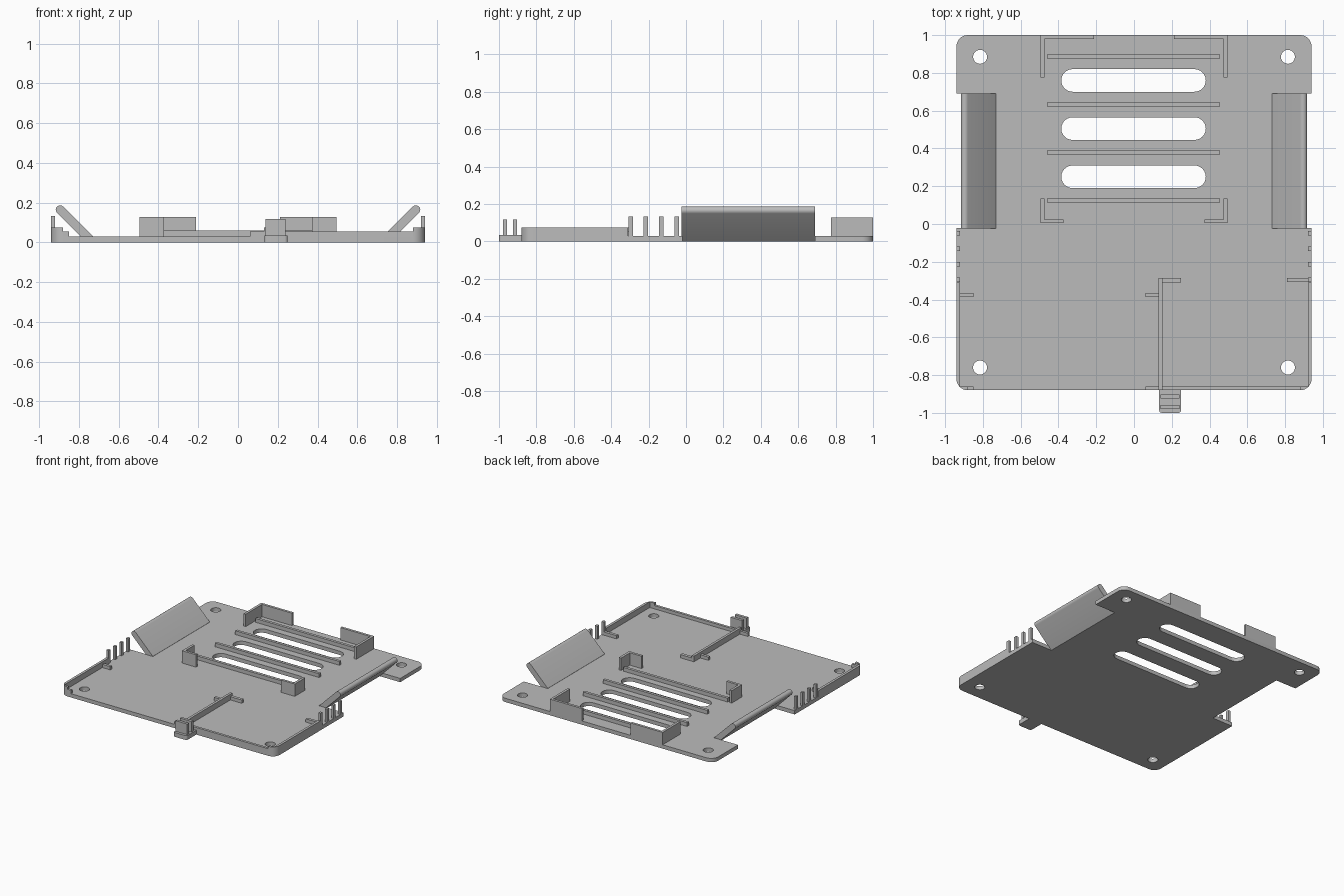
import bpy
from math import sin, cos, pi, radians

cube = bpy.data.objects.get("Cube")
if cube:
    bpy.data.objects.remove(cube)

grey = bpy.data.materials.new("plain grey")
grey.use_nodes = True
colour = (0.5, 0.5, 0.5, 1)
grey.diffuse_color = colour
grey.node_tree.nodes["Principled BSDF"].inputs["Base Color"].default_value = colour

FLOOR = 0.03      # plate thickness
EDGE = 0.94       # half width of the plate
FRONT = -0.88
WALL = 0.02       # wall thickness


def arc(cx, cy, r, start, end, steps=8):
    """Points on an arc, angles in degrees."""
    angles = [radians(start + (end - start) * i / steps) for i in range(steps + 1)]
    return [(cx + r * cos(a), cy + r * sin(a)) for a in angles]


def slab(name, loops, z0, z1):
    """Extrude a flat outline, with further loops as holes, from z0 to z1."""
    curve = bpy.data.curves.new(name, "CURVE")
    curve.dimensions = "2D"
    curve.fill_mode = "BOTH"
    curve.extrude = (z1 - z0) / 2
    for pts in loops:
        spline = curve.splines.new("POLY")
        spline.points.add(len(pts) - 1)
        for p, (x, y) in zip(spline.points, pts):
            p.co = (x, y, 0, 1)
        spline.use_cyclic_u = True
    ob = bpy.data.objects.new(name, curve)
    bpy.context.collection.objects.link(ob)
    ob.location.z = (z0 + z1) / 2
    bpy.ops.object.select_all(action="DESELECT")
    bpy.context.view_layer.objects.active = ob
    ob.select_set(True)
    bpy.ops.object.convert(target="MESH")
    ob = bpy.context.object
    ob.data.materials.clear()
    ob.data.materials.append(grey)
    bpy.ops.object.shade_smooth_by_angle(angle=radians(30))
    return ob


def box(name, x0, x1, y0, y1, z1, z0=FLOOR):
    return slab(name, [[(x0, y0), (x1, y0), (x1, y1), (x0, y1)]], z0, z1)


# Base plate with side notches, vent slots and screw holes
R = 0.06
right_side = (arc(EDGE - R, FRONT + R, R, -90, 0)
              + [(EDGE, -0.02), (0.73, -0.02), (0.73, 0.69), (EDGE, 0.69)]
              + arc(EDGE - R, 1 - R, R, 0, 90))
outline = right_side + [(-x, y) for x, y in reversed(right_side)]
slots = [arc(0.32, y, R, -90, 90, 12) + arc(-0.325, y, R, 90, 270, 12)
         for y in (0.25, 0.505, 0.76)]
holes = [arc(x, y, 0.037, 0, 345, 23) for x in (-0.815, 0.815) for y in (-0.76, 0.885)]
slab("base_plate", [outline] + slots + holes, 0, FLOOR)

# Ribs between the slots
for i in range(4):
    y = 0.125 + i * 0.254
    box(f"rib_{i + 1}", -0.46, 0.455, y - 0.011, y + 0.011, 0.06)

for side, s in (("left", 1), ("right", -1)):
    # Corner brackets, one pair at the back and one in the middle
    def bracket(name, y_plate, y_end, x_end):
        y_in = y_plate + (WALL if y_end > y_plate else -WALL)
        pts = [(0.495, y_plate), (x_end, y_plate), (x_end, y_in),
               (0.475, y_in), (0.475, y_end), (0.495, y_end)]
        slab(name, [[(s * x, y) for x, y in pts]], FLOOR, 0.128)
    bracket(f"{side}_back_bracket", 1.0, 0.775, 0.212)
    bracket(f"{side}_middle_bracket", 0.005, 0.135, 0.373)

    # Rim: side wall and front wall meeting at the rounded corner
    inner = EDGE - WALL
    rim = [(inner, -0.31), (inner, FRONT + WALL), (EDGE - R, FRONT + WALL)]
    rim += arc(EDGE - R, FRONT + R, R, -90, 0) + [(EDGE, -0.31)]
    slab(f"{side}_side_wall", [[(s * x, y) for x, y in rim]], FLOOR, 0.075)
    end = 0.06 if s > 0 else 0.85
    xs = sorted((s * end, s * (EDGE - R)))
    box(f"{side}_front_wall", *xs, FRONT, FRONT + WALL, 0.056)

    # Comb teeth
    for i in range(4):
        y = -0.296 + i * 0.082
        xs = sorted((s * inner, s * EDGE))
        box(f"{side}_tooth_{i + 1}", *xs, y - 0.012, y + 0.012, 0.134)

    # Sloping flap with a rounded upper edge, its profile extruded along y
    profile = [(0.73, 0), (0.761, 0)] + arc(0.895, 0.165, 0.022, -45, 135) + [(0.73, 0.031)]
    flap = slab(f"{side}_flap", [[(s * x, z) for x, z in profile]], -0.69, 0.025)
    flap.rotation_euler.x = pi / 2
    flap.location = (0, 0.3325, 0)

# Divider and the small stops around the compartments
box("divider", 0.13, 0.15, FRONT, -0.285, 0.075)
box("divider_back_stop", 0.15, 0.25, -0.31, -0.285, 0.056)
box("divider_side_stop", 0.06, 0.13, -0.387, -0.365, 0.056)
box("left_wall_stop", 0.81, 0.92, -0.308, -0.285, 0.056)
box("right_wall_stop", -0.92, -0.85, -0.387, -0.365, 0.056)

# Cable clip: rounded tongue with two uprights
tongue = [(0.25, FRONT), (0.133, FRONT)] + arc(0.148, -0.985, 0.015, 180, 270, 4)
tongue += arc(0.235, -0.985, 0.015, 270, 360, 4)
slab("clip_tongue", [tongue], 0, 0.034)
for i, y in enumerate((-0.968, -0.914)):
    box(f"clip_upright_{i + 1}", 0.139, 0.24, y - 0.011, y + 0.011, 0.118)
